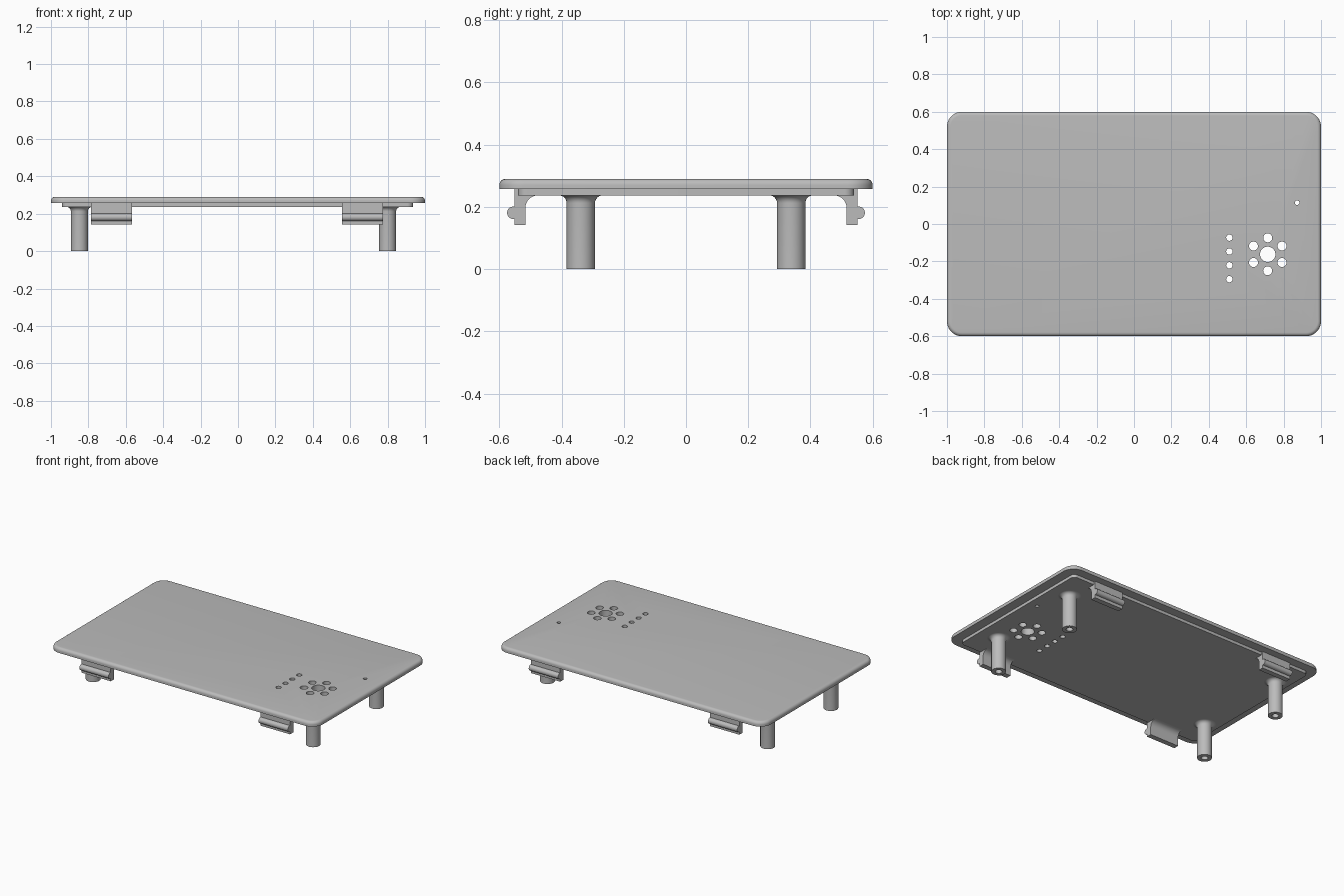
import bpy, bmesh
from math import sin, cos, pi, radians

if "Cube" in bpy.data.objects:
    bpy.data.objects.remove(bpy.data.objects["Cube"], do_unlink=True)

grey = bpy.data.materials.new("light_grey")
grey.use_nodes = True
COLOUR = (0.5, 0.5, 0.5, 1)
grey.diffuse_color = COLOUR
grey.node_tree.nodes["Principled BSDF"].inputs["Base Color"].default_value = COLOUR


def arc(cx, cy, r, start, end, steps):
    """Points along a circular arc, angles in degrees."""
    angles = [radians(start + (end - start) * i / steps) for i in range(steps + 1)]
    return [(cx + r * cos(a), cy + r * sin(a)) for a in angles]


def rounded_rect(x0, x1, y0, y1, r):
    return (arc(x1 - r, y1 - r, r, 0, 90, 10) + arc(x0 + r, y1 - r, r, 90, 180, 10)
            + arc(x0 + r, y0 + r, r, 180, 270, 10) + arc(x1 - r, y0 + r, r, 270, 360, 10))


def loft(name, rings, closed=False):
    """Skin a stack of equal-length point rings; cap the ends, or close the loop."""
    bm = bmesh.new()
    loops = [[bm.verts.new(p) for p in ring] for ring in rings]
    pairs = list(zip(loops, loops[1:]))
    if closed:
        pairs.append((loops[-1], loops[0]))
    for a, b in pairs:
        for i in range(len(a)):
            j = (i + 1) % len(a)
            bm.faces.new((a[i], a[j], b[j], b[i]))
    if not closed:
        bm.faces.new(loops[0])
        bm.faces.new(loops[-1])
    bmesh.ops.recalc_face_normals(bm, faces=bm.faces)
    mesh = bpy.data.meshes.new(name)
    bm.to_mesh(mesh)
    bm.free()
    obj = bpy.data.objects.new(name, mesh)
    bpy.context.collection.objects.link(obj)
    mesh.materials.append(grey)
    return obj


def turned(name, profile, x, y, sides=32):
    """Revolve a (radius, height) profile around a vertical axis."""
    turn = [2 * pi * i / sides for i in range(sides)]
    rings = [[(x + r * cos(a), y + r * sin(a), z) for a in turn] for r, z in profile]
    return loft(name, rings)


# Cover plate with a rounded upper edge
BASE, TOP, EDGE = 0.257, 0.29, 0.02
levels = [(0, BASE)] + [(EDGE - px, pz) for px, pz in arc(0, TOP - EDGE, EDGE, 0, 90, 6)]
plate = loft("cover_plate", [
    [(x, y, z) for x, y in rounded_rect(-1 + d, 1 - d, -0.6 + d, 0.6 - d, 0.08 - d)]
    for d, z in levels])

# Locating step under the plate
UNDER = 0.237
step = loft("locating_step", [
    [(x, y, z) for x, y in rounded_rect(-0.94, 0.935, -0.54, 0.54, 0.03)]
    for z in (UNDER, BASE)])

# Speaker holes, indicator holes and a reset hole
hub_x, hub_y = 0.715, -0.162
holes = [(hub_x, hub_y, 0.041), (0.872, 0.114, 0.012)]
holes += [(hub_x + px, hub_y + py, 0.024) for px, py in arc(0, 0, 0.088, 30, 330, 5)]
holes += [(0.51, -0.073 - 0.074 * i, 0.017) for i in range(4)]
for x, y, r in holes:
    cutter = turned("hole_cutter", [(r, 0.2), (r, 0.32)], x, y)
    cutter.hide_render = True
    for target in (plate, step):
        bpy.context.view_layer.objects.active = target
        mod = target.modifiers.new("hole", "BOOLEAN")
        mod.operation = "DIFFERENCE"
        mod.solver = "EXACT"
        mod.object = cutter
        bpy.ops.object.modifier_apply(modifier=mod.name)
    bpy.data.objects.remove(cutter, do_unlink=True)

# Hollow standoff legs with a flared root
LEG, BORE, FLARE = 0.0455, 0.021, 0.025
leg_profile = ([(BORE, 0.2), (BORE, 0), (LEG, 0)]
               + arc(LEG + FLARE, UNDER - FLARE, FLARE, 180, 90, 8))
legs = []
for side, x in (("right", -0.848), ("left", 0.8)):
    for end, y in (("front", -0.338), ("back", 0.338)):
        legs.append(turned(f"{end}_{side}_leg", leg_profile, x, y))

# Snap clips: a hooked profile with a filleted root and a catch bead
INNER, OUTER, FOOT, BEAD = 0.516, 0.551, 0.141, 0.02
clip_profile = ([(OUTER, BASE)] + arc(0.555, 0.181, BEAD, 100, -100, 12)
                + [(OUTER, FOOT), (INNER, FOOT)]
                + arc(INNER - 0.04, UNDER - 0.04, 0.04, 0, 90, 8)
                + [(INNER - 0.04, BASE)])
clips = []
for side, x0, x1 in (("right", -0.785, -0.567), ("left", 0.556, 0.775)):
    for end, sign in (("front", -1), ("back", 1)):
        clips.append(loft(f"{end}_{side}_clip", [
            [(x, sign * y, z) for y, z in clip_profile] for x in (x0, x1)]))

# Smooth the curved surfaces, keep the hard edges
bpy.ops.object.select_all(action="DESELECT")
for obj in [plate, step] + legs + clips:
    obj.select_set(True)
bpy.context.view_layer.objects.active = plate
bpy.ops.object.shade_smooth_by_angle(angle=radians(35))
